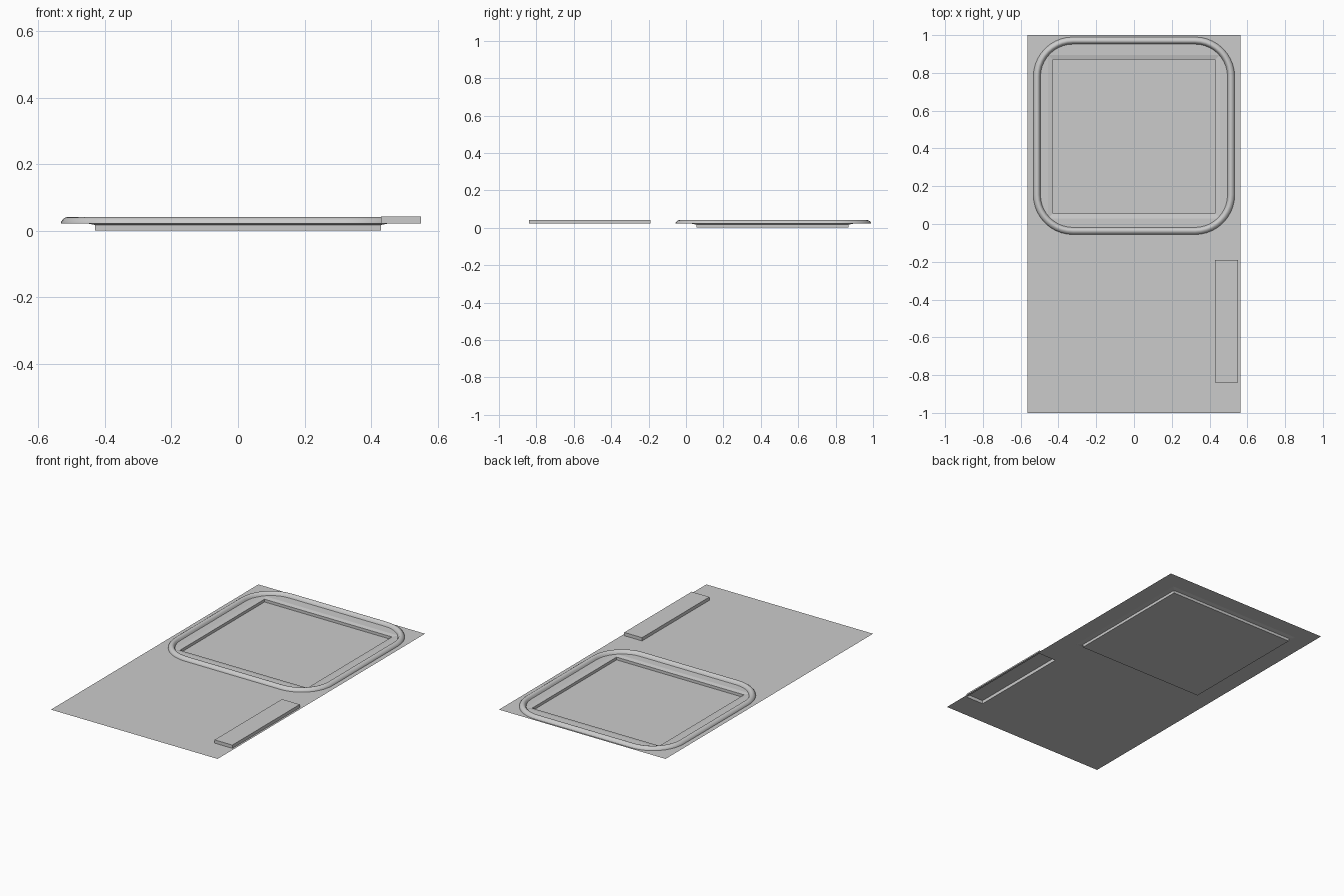
import bpy, bmesh, math

if "Cube" in bpy.data.objects:
    bpy.data.objects.remove(bpy.data.objects["Cube"])

SHEET_Z = 0.022


def finish(name, bm, smooth=False):
    bmesh.ops.remove_doubles(bm, verts=bm.verts, dist=1e-5)
    bmesh.ops.recalc_face_normals(bm, faces=bm.faces)
    # open shells: make the visible upper side the outside
    if sum(f.normal.z * f.calc_area() for f in bm.faces) < 0:
        bmesh.ops.reverse_faces(bm, faces=bm.faces)
    mesh = bpy.data.meshes.new(name)
    bm.to_mesh(mesh)
    bm.free()
    ob = bpy.data.objects.new(name, mesh)
    bpy.context.collection.objects.link(ob)
    if smooth:
        bpy.context.view_layer.objects.active = ob
        ob.select_set(True)
        bpy.ops.object.shade_smooth_by_angle(angle=math.radians(35))
        ob.select_set(False)
    return ob


def skin(bm, loops, cap=False):
    """Bridge closed point loops of equal length; optionally cap the last."""
    rings = [[bm.verts.new(p) for p in loop] for loop in loops]
    for a, b in zip(rings, rings[1:]):
        n = len(a)
        for i in range(n):
            j = (i + 1) % n
            bm.faces.new((a[i], a[j], b[j], b[i]))
    if cap:
        bm.faces.new(rings[-1])


def rect(x0, x1, y0, y1, z):
    return [(x0, y0, z), (x1, y0, z), (x1, y1, z), (x0, y1, z)]


def rounded_rect(cy, hx, hy, r, z, seg=10):
    pts = []
    for k, (sx, sy) in enumerate(((1, 1), (-1, 1), (-1, -1), (1, -1))):
        for i in range(seg + 1):
            a = math.radians(90 * (k + i / seg))
            pts.append((sx * (hx - r) + r * math.cos(a),
                        cy + sy * (hy - r) + r * math.sin(a), z))
    return pts


# Worktop sheet with openings for the basin and the raised block
bm = bmesh.new()
xs = [-0.5625, -0.455, 0.43, 0.455, 0.55, 0.5625]
ys = [-1, -0.84, -0.19, 0.03, 0.895, 1]
for x0, x1 in zip(xs, xs[1:]):
    for y0, y1 in zip(ys, ys[1:]):
        in_basin = -0.455 <= x0 < 0.455 and y0 == 0.03
        in_block = 0.43 <= x0 < 0.55 and y0 == -0.84
        if not (in_basin or in_block):
            bm.faces.new([bm.verts.new(p) for p in rect(x0, x1, y0, y1, SHEET_Z)])
bmesh.ops.remove_doubles(bm, verts=bm.verts, dist=1e-5)
bmesh.ops.dissolve_limit(bm, angle_limit=0.01, verts=bm.verts, edges=bm.edges)
finish("worktop_sheet", bm)

# Raised side block, hollow underneath
bm = bmesh.new()
skin(bm, [rect(0.43, 0.55, -0.84, -0.19, z) for z in (SHEET_Z, 0.042)], cap=True)
finish("side_block", bm)

# Sunken basin: sloped lip, upright walls, flat floor
bm = bmesh.new()
skin(bm, [rect(-0.455, 0.455, 0.03, 0.895, SHEET_Z),
          rect(-0.43, 0.43, 0.055, 0.87, 0.017),
          rect(-0.43, 0.43, 0.055, 0.87, 0.0)], cap=True)
finish("basin", bm)

# Rounded rim around the basin: (inset, height) profile
profile = [(0, SHEET_Z), (0.001, 0.027), (0.006, 0.034), (0.013, 0.039),
           (0.02, 0.041), (0.027, 0.039), (0.032, 0.034), (0.036, 0.027),
           (0.038, SHEET_Z)]
bm = bmesh.new()
skin(bm, [rounded_rect(0.467, 0.533 - d, 0.523 - d, 0.21 - d, z) for d, z in profile])
finish("basin_rim", bm, smooth=True)
